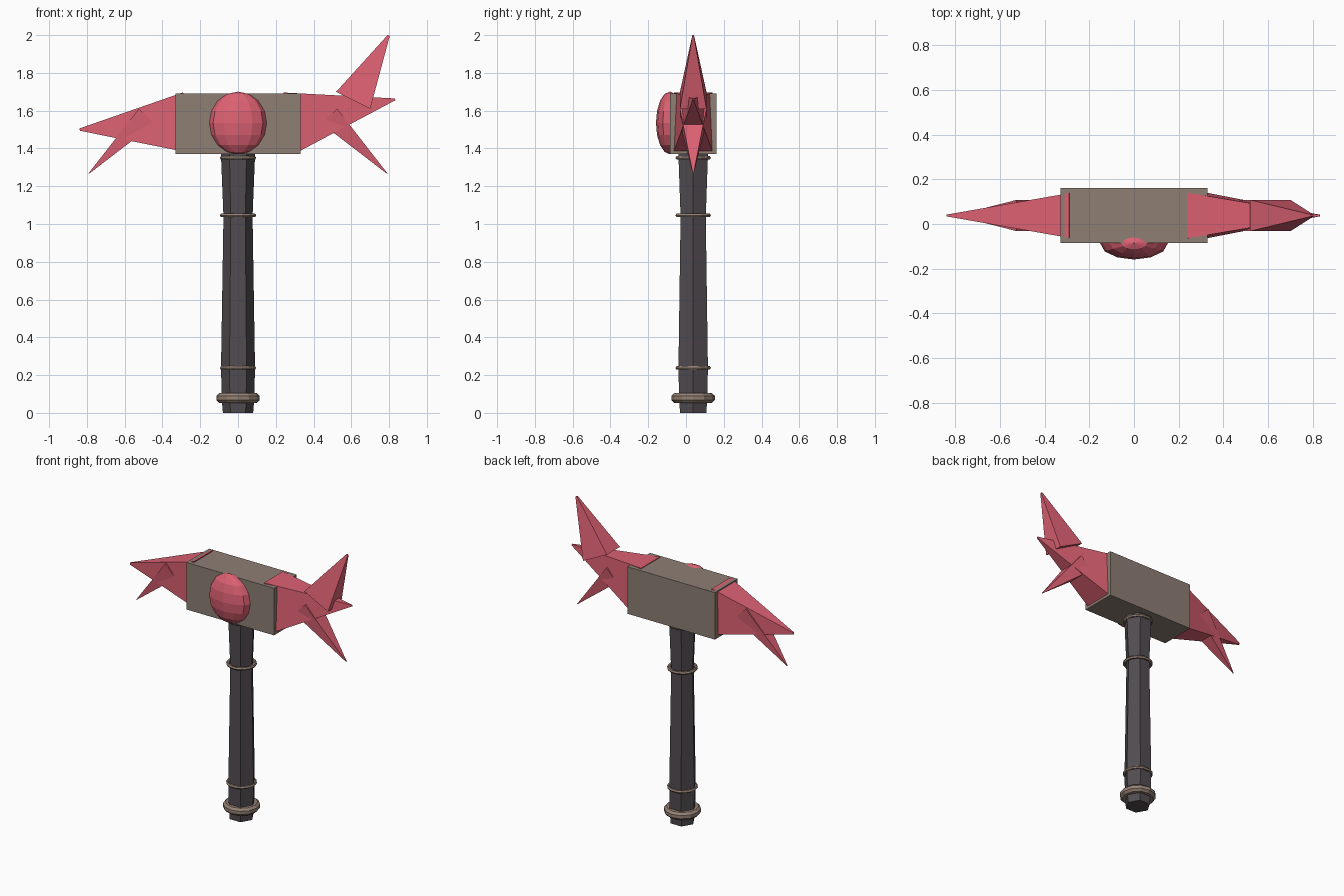
import bpy, bmesh, math
from mathutils import Vector, Matrix

if "Cube" in bpy.data.objects:
    bpy.data.objects.remove(bpy.data.objects["Cube"])

CY = 0.038  # depth of the hammer's centre line


def material(name, rgb):
    m = bpy.data.materials.new(name)
    m.diffuse_color = (*rgb, 1)
    m.use_nodes = True
    m.node_tree.nodes["Principled BSDF"].inputs["Base Color"].default_value = m.diffuse_color
    return m


RED = material("red_crystal", (0.72, 0.12, 0.17))
STONE = material("stone", (0.27, 0.21, 0.175))
DARK = material("dark_grip", (0.085, 0.072, 0.082))
BAND = material("bronze_band", (0.30, 0.22, 0.175))


def finish(name, bm, mat):
    bmesh.ops.recalc_face_normals(bm, faces=bm.faces)
    me = bpy.data.meshes.new(name)
    bm.to_mesh(me)
    bm.free()
    me.materials.append(mat)
    ob = bpy.data.objects.new(name, me)
    bpy.context.collection.objects.link(ob)
    return ob


def lathe(name, profile, sides, mat, closed=False):
    """Faceted turned part from (radius, z) points; closed makes a hoop."""
    bm = bmesh.new()
    rings = []
    for r, z in profile:
        rings.append([bm.verts.new((r * math.cos(a), CY + r * math.sin(a), z))
                      for a in (2 * math.pi * i / sides for i in range(sides))])
    pairs = list(zip(rings, rings[1:]))
    if closed:
        pairs.append((rings[-1], rings[0]))
    else:
        bm.faces.new(rings[0])
        bm.faces.new(rings[-1])
    for lo, hi in pairs:
        for i in range(sides):
            j = (i + 1) % sides
            bm.faces.new((lo[i], lo[j], hi[j], hi[i]))
    return finish(name, bm, mat)


def spike(name, a, b, tip, depth, blunt=0.04):
    """Four-sided spike; a-b is the base edge in the xz plane."""
    a, b, tip = Vector(a), Vector(b), Vector(tip)
    mid = (a + b) / 2
    bm = bmesh.new()
    loops = []
    for centre, s in ((mid, 1), (tip, blunt)):
        ends = [centre + (p - mid) * s for p in (a, b)]
        corners = ((ends[0], -1), (ends[1], -1), (ends[1], 1), (ends[0], 1))
        loops.append([bm.verts.new((p.x, CY + side * depth * s, p.y))
                      for p, side in corners])
    base, top = loops
    bm.faces.new(base)
    bm.faces.new(top)
    for i in range(4):
        j = (i + 1) % 4
        bm.faces.new((base[i], base[j], top[j], top[i]))
    return finish(name, bm, RED)


# Hexagonal grip
lathe("handle", [(0.08, 0), (0.086, 0.07), (0.09, 0.24), (0.077, 1.04), (0.09, 1.36), (0.09, 1.40)], 6, DARK)

# Thin bands and the pommel collar
for n, z in enumerate((0.238, 1.046, 1.35)):
    hoop = [(0.085 + 0.011 * math.cos(t), z + 0.011 * math.sin(t))
            for t in (2 * math.pi * i / 6 for i in range(6))]
    lathe(f"handle_band_{n + 1}", hoop, 14, BAND, closed=True)
lathe("pommel_collar", [(0.078, 0.053), (0.1, 0.053), (0.115, 0.068), (0.115, 0.09),
                        (0.1, 0.104), (0.078, 0.104)], 12, BAND, closed=True)

# Block head
bm = bmesh.new()
bmesh.ops.create_cube(bm, size=1, matrix=Matrix.Translation((0, CY, 1.53))
                      @ Matrix.Diagonal((0.66, 0.245, 0.32, 1)))
finish("hammer_head", bm, STONE)

# Faceted gem on the front face
bm = bmesh.new()
bmesh.ops.create_uvsphere(bm, u_segments=12, v_segments=8, radius=1,
                          matrix=Matrix.Translation((0, -0.085, 1.535))
                          @ Matrix.Diagonal((0.152, 0.074, 0.166, 1)))
finish("front_gem", bm, RED)

# Large spikes at both ends
spike("left_spike", (-0.29, 1.697), (-0.27, 1.38), (-0.838, 1.5), 0.1)
spike("right_spike", (0.24, 1.696), (0.325, 1.385), (0.832, 1.66), 0.102, 0.03)

# Mirrored lower barbs
for s, side in ((-1, "left"), (1, "right")):
    spike(f"{side}_lower_barb", (s * 0.525, 1.61), (s * 0.445, 1.53), (s * 0.79, 1.267), 0.07, 0.03)

# Upper horn
spike("right_upper_horn", (0.52, 1.70), (0.70, 1.61), (0.798, 1.998), 0.07, 0.06)
